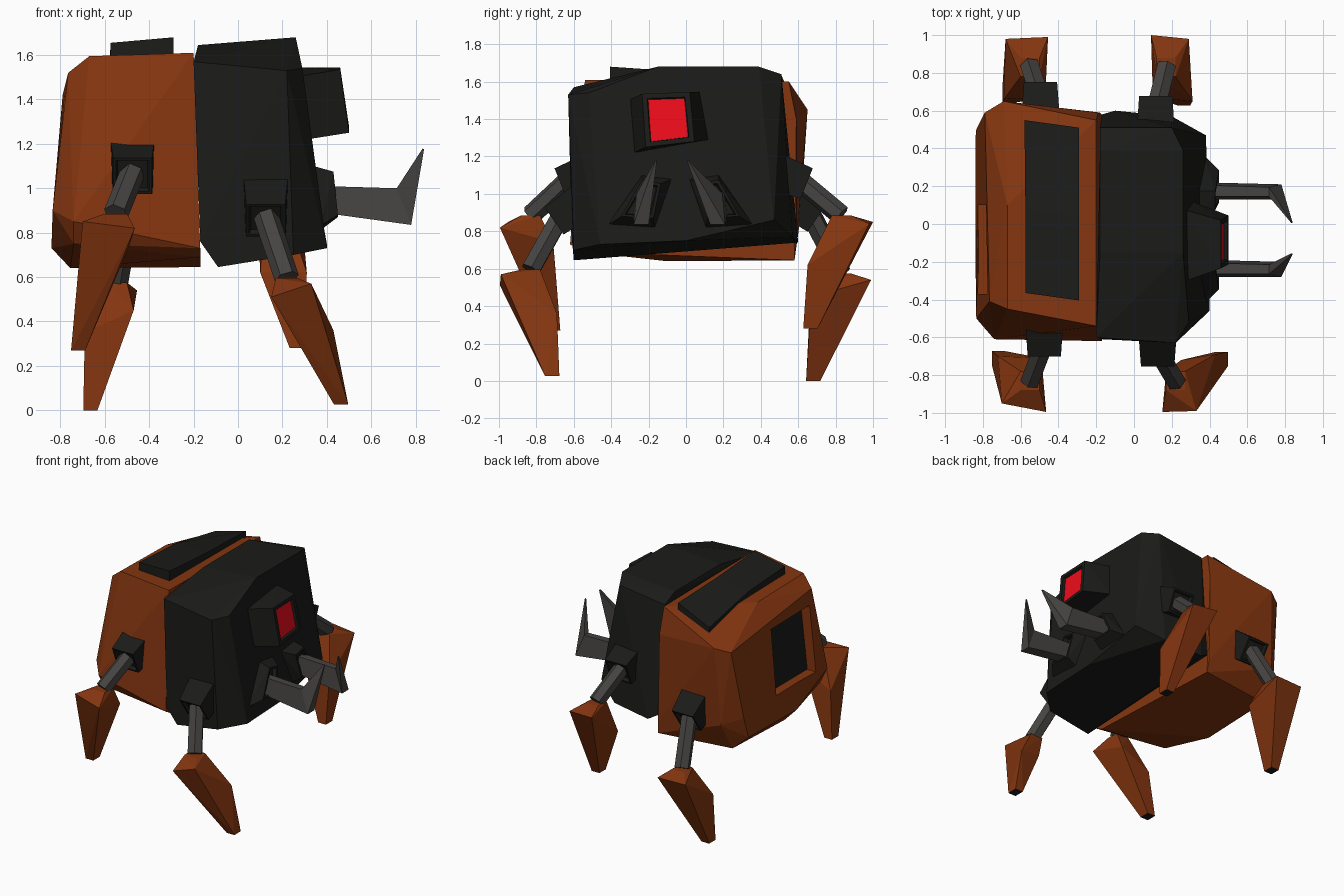
import bpy, bmesh
from mathutils import Vector, Matrix

if "Cube" in bpy.data.objects:
    bpy.data.objects.remove(bpy.data.objects["Cube"])


def material(name, rgb):
    m = bpy.data.materials.new(name)
    m.diffuse_color = (*rgb, 1)
    m.use_nodes = True
    m.node_tree.nodes["Principled BSDF"].inputs["Base Color"].default_value = m.diffuse_color
    return m


ORANGE = material("orange", (0.23, 0.036, 0.005))
BLACK = material("black", (0.011, 0.011, 0.010))
STEEL = material("steel", (0.06, 0.057, 0.053))
RED = material("red", (0.85, 0.004, 0.011))


def finish(name, bm, *mats):
    bmesh.ops.recalc_face_normals(bm, faces=bm.faces)
    me = bpy.data.meshes.new(name)
    bm.to_mesh(me)
    bm.free()
    for m in mats:
        me.materials.append(m)
    ob = bpy.data.objects.new(name, me)
    bpy.context.collection.objects.link(ob)
    return ob


def recess(bm, direction, steps, index=0):
    """Inset the face looking along direction, once per (thickness, depth)."""
    bm.normal_update()
    d = Vector(direction)
    face = max(bm.faces, key=lambda f: f.normal.dot(d) + 0.5 * f.calc_center_median().dot(d))
    for thick, depth in steps:
        bmesh.ops.inset_individual(bm, faces=[face], thickness=thick, depth=0)
        bm.normal_update()
        bmesh.ops.translate(bm, verts=face.verts, vec=face.normal * -depth)
    face.material_index = index


def hull(name, pts, *mats, inset=None, steps=(), index=0, dark_tip=False):
    bm = bmesh.new()
    for p in pts:
        bm.verts.new(p)
    bmesh.ops.convex_hull(bm, input=bm.verts)
    bmesh.ops.delete(bm, geom=[v for v in bm.verts if not v.link_faces], context='VERTS')
    bmesh.ops.recalc_face_normals(bm, faces=bm.faces)
    bmesh.ops.dissolve_limit(bm, angle_limit=0.09, verts=bm.verts, edges=bm.edges)
    if inset:
        recess(bm, inset, steps, index)
    if dark_tip:
        min(bm.faces, key=lambda f: f.calc_center_median().z).material_index = 1
    return finish(name, bm, *mats)


def loft(name, rings, *mats):
    bm = bmesh.new()
    rows = [[bm.verts.new(p) for p in r] for r in rings]
    n = len(rows[0])
    for a, b in zip(rows, rows[1:]):
        for i in range(n):
            j = (i + 1) % n
            bm.faces.new((a[i], a[j], b[j], b[i]))
    bm.faces.new(rows[0])
    bm.faces.new(rows[-1])
    return finish(name, bm, *mats)


def patch(x, y, z, w, h):
    """Small horizontal rectangle of points."""
    return [(x - w, y - h, z), (x + w, y - h, z), (x + w, y + h, z), (x - w, y + h, z)]


# rear body shell
rear = [(-0.2, -0.54, 1.61), (-0.2, 0.55, 1.6), (-0.19, 0.59, 1.4), (-0.18, 0.59, 0.74),
        (-0.17, 0.58, 0.645), (-0.17, -0.1, 0.67), (-0.17, -0.55, 0.69), (-0.17, -0.62, 0.73),
        (-0.67, -0.45, 1.595), (-0.67, 0.1, 1.585), (-0.69, 0.65, 1.45), (-0.72, 0.61, 0.86),
        (-0.74, 0.5, 0.65), (-0.755, -0.1, 0.64), (-0.74, -0.55, 0.75), (-0.74, -0.61, 0.85),
        (-0.765, -0.41, 1.52), (-0.79, 0.59, 1.42), (-0.835, 0.5, 0.9),
        (-0.84, 0.45, 0.74), (-0.84, -0.12, 0.73), (-0.835, -0.5, 0.9)]
body = hull("rear_body", rear, ORANGE)

# recessed rear hatch
cutter = hull("hatch_cutter", [(x + s, y, z) for x, z in ((-0.70, 1.41), (-0.755, 0.92))
                               for y in (-0.37, 0.1) for s in (0, -0.3)], ORANGE)
cutter.hide_render = True
cutter.hide_set(True)
cut = body.modifiers.new("hatch", 'BOOLEAN')
cut.operation, cut.object, cut.solver = 'DIFFERENCE', cutter, 'EXACT'
hull("rear_hatch", [(x + s, y, z) for x, z in ((-0.705, 1.405), (-0.76, 0.925))
                    for y in (-0.365, 0.095) for s in (0, 0.02)], BLACK)

# sagging, twisted plate on the back
loft("top_plate", [[(a, y, u - 0.07), (b, y - 0.04, v - 0.09), (b, y - 0.04, v), (a, y, u)]
                   for a, b, y, u, v in ((-0.58, -0.29, 0.55, 1.54, 1.635),
                                         (-0.575, -0.29, 0.08, 1.63, 1.65),
                                         (-0.575, -0.29, -0.365, 1.655, 1.68))], BLACK)

# front body shell
hull("front_body", [
    (-0.2, -0.6, 1.57), (-0.18, -0.15, 1.645), (-0.18, 0.39, 1.645), (-0.18, 0.51, 1.59),
    (-0.1, 0.6, 0.74), (-0.09, -0.6, 0.645), (-0.17, -0.61, 0.76), (-0.17, 0.58, 0.78),
    (0.22, -0.63, 1.53), (0.25, -0.6, 0.7), (0.2, 0.57, 0.77), (0.2, 0.51, 1.64),
    (0.26, -0.15, 1.68), (0.26, 0.39, 1.68), (0.29, -0.52, 1.54),
    (0.4, -0.46, 0.73), (0.4, 0.0, 0.75), (0.38, 0.47, 0.86)], BLACK)

# eye housing with red lens
hull("eye", [(0.25, -0.31, 1.5), (0.25, 0.08, 1.545), (0.31, 0.12, 1.29), (0.31, -0.28, 1.22),
             (0.46, -0.235, 1.535), (0.46, 0.02, 1.545), (0.5, 0.045, 1.28), (0.5, -0.215, 1.25)],
     BLACK, RED, inset=(1, 0, 0), steps=((0.037, 0), (0.006, 0.02)), index=1)

# tusks and their sockets
for side, s, y, tip in (("left", 1, 0.175, 0.01), ("right", -1, -0.235, -0.16)):
    o = y - s * 0.2
    hull(side + "_tusk_socket",
         [(x, o + s * a, z) for x, a, z in ((0.34, 0.04, 1.08), (0.34, 0.2, 1.1),
                                            (0.37, 0.39, 0.83), (0.37, 0.13, 0.81))] +
         [(x, o + s * a, z) for x, a, z in ((0.43, 0.1, 1.055), (0.43, 0.2, 1.075),
                                            (0.45, 0.31, 0.88), (0.45, 0.14, 0.87))],
         BLACK, inset=(1, 0, 0), steps=((0.02, 0), (0.01, 0.03)))
    loft(side + "_tusk", [
        [(0.38, y - 0.045, 0.89), (0.38, y + 0.045, 0.89), (0.38, y + 0.03, 1.01), (0.38, y - 0.03, 1.01)],
        [(0.78, y - 0.045, 0.835), (0.78, y + 0.035, 0.835), (0.715, y + 0.02, 1.0), (0.715, y - 0.03, 1.0)],
        [(0.838, tip - 0.004, 1.175), (0.838, tip + 0.004, 1.175),
         (0.832, tip + 0.004, 1.18), (0.832, tip - 0.004, 1.18)]], STEEL)


def leg(name, socket, drop, knee, ring, tip):
    s = 1 if knee[1] > 0 else -1
    # socket box facing outward and down
    axis = Vector((0, s, -drop)).normalized()
    up = axis.cross(Vector((1, 0, 0)))
    c, pts = Vector(socket), []
    for depth, r in ((-0.2, 0.1), (0, 0.088)):
        pts += [c + axis * depth + Vector((a * r, 0, 0)) + up * (b * r)
                for a in (-1, 1) for b in (-1, 1)]
    hull(name + "_socket", pts, BLACK, inset=axis, steps=((0.018, 0), (0.012, 0.025)))
    # hexagonal rod
    a, b = c - axis * 0.04, Vector(knee)
    d = b - a
    bm = bmesh.new()
    bmesh.ops.create_cone(bm, cap_ends=True, segments=6, radius1=0.056, radius2=0.056,
                          depth=d.length,
                          matrix=Matrix.Translation((a + b) / 2) @ d.to_track_quat('Z', 'Y').to_matrix().to_4x4())
    finish(name + "_rod", bm, STEEL)
    # wedge foot
    hull(name + "_foot", patch(*knee, 0.05, 0.05) + ring + patch(*tip, 0.032, 0.038),
         ORANGE, BLACK, dark_tip=True)


leg("rear_right_leg", (-0.475, -0.67, 1.055), 0.4, (-0.55, -0.83, 0.885),
    [(-0.7, -0.95, 0.85), (-0.465, -0.995, 0.82), (-0.72, -0.7, 0.62), (-0.49, -0.71, 0.74)],
    (-0.72, -0.71, 0.27))
leg("rear_left_leg", (-0.495, 0.70, 0.87), 0.7, (-0.55, 0.83, 0.575),
    [(-0.68, 0.98, 0.54), (-0.455, 0.99, 0.54), (-0.69, 0.66, 0.35), (-0.47, 0.67, 0.45)],
    (-0.665, 0.68, 0.0))
leg("front_right_leg", (0.125, -0.705, 0.855), 0.7, (0.22, -0.83, 0.595),
    [(0.15, -0.995, 0.51), (0.33, -0.99, 0.57), (0.25, -0.72, 0.4), (0.43, -0.69, 0.36)],
    (0.465, -0.715, 0.025))
leg("front_left_leg", (0.115, 0.645, 1.055), 0.4, (0.17, 0.83, 0.885),
    [(0.09, 1.0, 0.85), (0.29, 0.98, 0.84), (0.1, 0.67, 0.62), (0.31, 0.65, 0.62)],
    (0.265, 0.665, 0.28))
